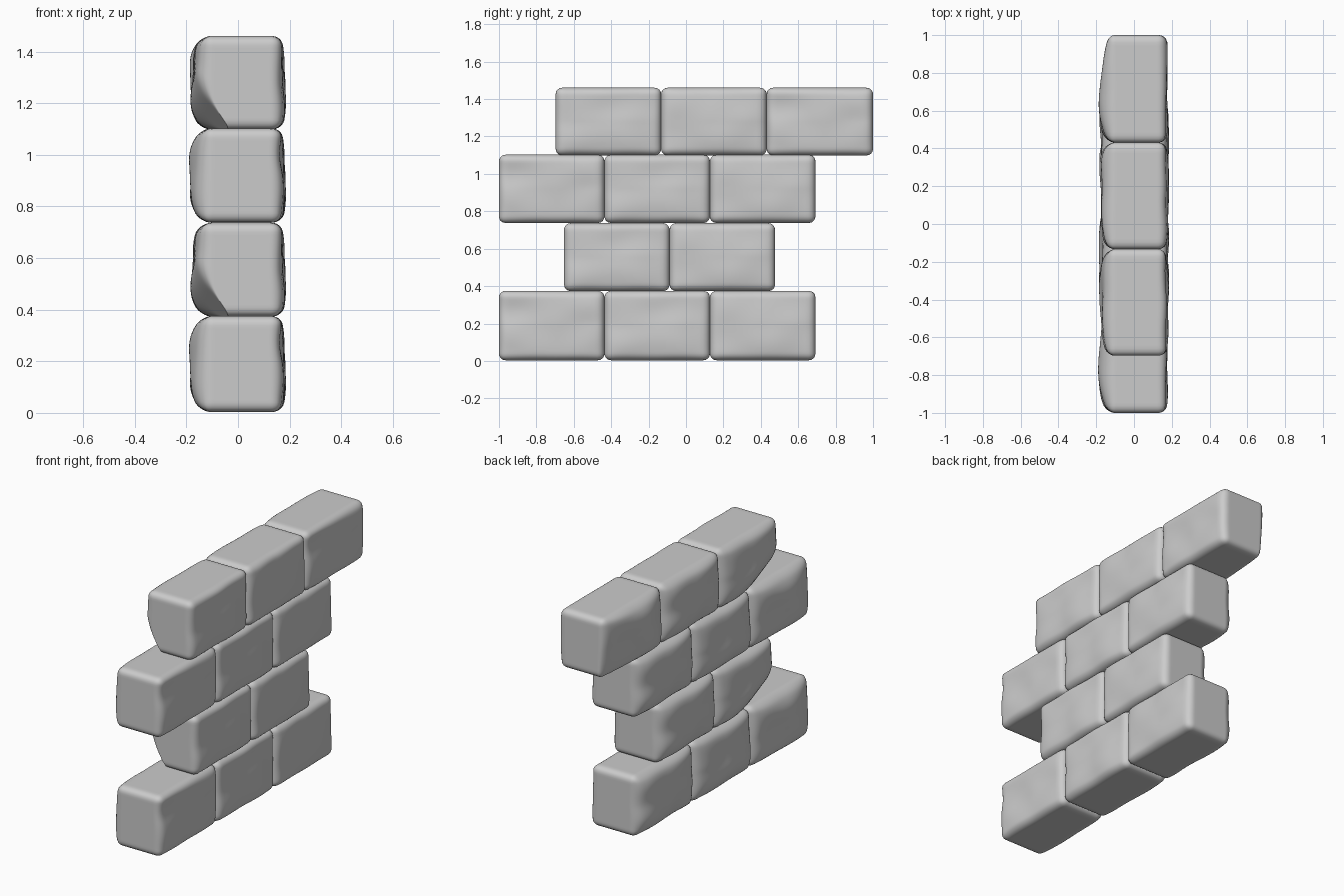
import bpy, bmesh
from mathutils import Vector, noise

if "Cube" in bpy.data.objects:
    bpy.data.objects.remove(bpy.data.objects["Cube"])

CUTS = 29
R = 0.036      # edge rounding


def smoothmax(a, b, k=0.05):
    h = max(0.0, k - abs(a - b)) / k
    return max(a, b) + h * h * k * 0.25


def stone(name, y0, y1, z0, z1, variant, cut_front=False, cut_back=False):
    """Rounded block whose two wide faces are lumpy; optional knocked-off left corner."""
    half = Vector((0.155, (y1 - y0) / 2, (z1 - z0) / 2))
    inner = half - Vector((R, R, R))
    bm = bmesh.new()
    bmesh.ops.create_cube(bm, size=2)
    bmesh.ops.subdivide_edges(bm, edges=bm.edges[:], cuts=CUTS, use_grid_fill=True)
    for v in bm.verts:
        p = Vector([c * h for c, h in zip(v.co, half)])
        q = Vector([max(-i, min(i, c)) for c, i in zip(p, inner)])
        p = q + (p - q).normalized() * R
        # lumpy width: left side bulges more than right
        u, w = p.y / half.y, p.z / half.z
        pillow = (1 - u ** 6) * (1 - w ** 4)
        side = p.x / half.x
        seed = Vector((variant * 7.3, p.y * 4.5, p.z * 6))
        if side < 0:
            n = noise.noise(seed + Vector((31.7, 0, 0)))
            p.x += side * (-0.022 + 0.043 * pillow + 0.018 * n * (0.4 + 0.6 * pillow))
        else:
            n = noise.noise(seed)
            p.x += side * (0.011 + 0.010 * pillow + 0.018 * n * (0.5 + 0.5 * pillow))
        # broken corners on the left face
        dz = p.z + half.z
        if cut_front:
            p.x = smoothmax(p.x, -0.14 + 0.11 * (1 - (p.y + half.y) / 0.34 - dz / 0.16))
        if cut_back:
            p.x = smoothmax(p.x, -0.165 + 0.05 * (1 - (half.y - p.y) / 0.25 - dz / 0.4))
        v.co = p
    bmesh.ops.recalc_face_normals(bm, faces=bm.faces[:])
    for f in bm.faces:
        f.smooth = True
    mesh = bpy.data.meshes.new(name)
    bm.to_mesh(mesh)
    bm.free()
    obj = bpy.data.objects.new(name, mesh)
    obj.location = (0, (y0 + y1) / 2, (z0 + z1) / 2)
    bpy.context.collection.objects.link(obj)


# courses: bottom, top, first y, block count, corner broken at the front end
courses = [
    (0.003, 0.375, -1.0, 3, False),
    (0.373, 0.737, -0.652, 2, True),
    (0.737, 1.103, -1.0, 3, False),
    (1.098, 1.461, -0.697, 3, True),
]
L = 0.564
for r, (z0, z1, ys, count, broken) in enumerate(courses):
    for i in range(count):
        y = ys + i * L
        last = r == 3 and i == 2
        stone(f"course_{r + 1}_stone_{i + 1}", y, 1.0 if last else y + L, z0, z1,
              (i + r % 2) % 3, cut_front=broken and i == 0, cut_back=last)
